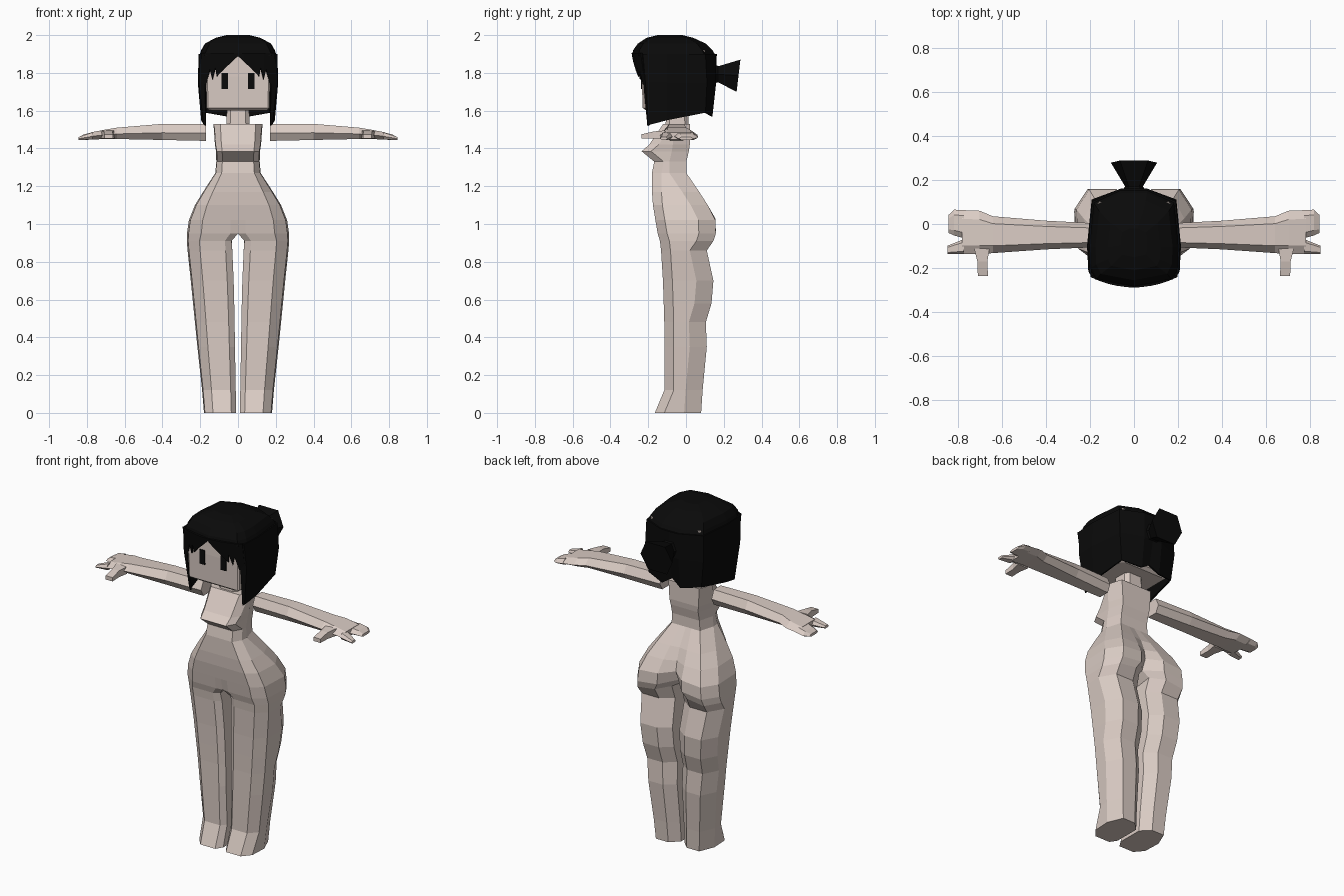
import bpy, bmesh

if "Cube" in bpy.data.objects:
    bpy.data.objects.remove(bpy.data.objects["Cube"])


def material(name, color):
    m = bpy.data.materials.new(name)
    m.diffuse_color = (*color, 1)
    m.use_nodes = True
    m.node_tree.nodes["Principled BSDF"].inputs["Base Color"].default_value = m.diffuse_color
    return m


SKIN = material("skin", (0.70, 0.60, 0.55))
BLACK = material("black", (0.003, 0.003, 0.003))


def finish(name, bm, mat, mirror=False, thick=0):
    bmesh.ops.recalc_face_normals(bm, faces=bm.faces[:])
    mesh = bpy.data.meshes.new(name)
    bm.to_mesh(mesh)
    bm.free()
    mesh.materials.append(mat)
    ob = bpy.data.objects.new(name, mesh)
    bpy.context.collection.objects.link(ob)
    if thick:
        s = ob.modifiers.new("thickness", 'SOLIDIFY')
        s.thickness = thick
        s.offset = 0
    if mirror:
        ob.modifiers.new("mirror", 'MIRROR').merge_threshold = 0.0005
    return ob


def loft(name, rings, mat, closed=True, mirror=False, thick=0):
    """Skin a row of equal-length point rings; faces on the mirror plane are dropped."""
    bm = bmesh.new()
    vs = [[bm.verts.new(p) for p in r] for r in rings]
    n = len(rings[0])
    for a, b in zip(vs, vs[1:]):
        for i in range(n if closed else n - 1):
            j = (i + 1) % n
            bm.faces.new((a[i], a[j], b[j], b[i]))
    if closed:
        bm.faces.new(vs[0])
        bm.faces.new(vs[-1])
    if mirror:
        inner = [f for f in bm.faces if all(abs(v.co.x) < 1e-5 for v in f.verts)]
        bmesh.ops.delete(bm, geom=inner, context='FACES')
    return finish(name, bm, mat, mirror, thick)


def body_ring(z, xi, xo, yf, yb, cleft, front, lift=0):
    """Eight-sided section of one body half; lift raises the inner back."""
    w = xo - xi
    return [(xi, yf + front, z), (xi + .15 * w, yf, z), (xo - .28 * w, yf, z),
            (xo - .03 * w, yf + .05, z), (xo, yb - .09, z), (xo - .22 * w, yb, z),
            (xi + .3 * w, yb, z + lift / 2), (xi, yb - cleft, z + lift)]


# Legs, hips and torso as one mirrored half
BODY = [
    (0.00, .010, .180, -.165, .080, .05, .040),
    (0.12, .012, .190, -.115, .088, .05, .030),
    (0.35, .016, .215, -.115, .110, .05, .025),
    (0.48, .018, .228, -.115, .105, .05, .025),
    (0.58, .020, .238, -.118, .135, .05, .025),
    (0.70, .023, .250, -.122, .145, .05, .025),
    (0.86, .030, .267, -.132, .110, .05, .025),
    (0.91, .034, .271, -.138, .145, .06, .020, .03),
    (0.95, .000, .270, -.150, .158, .09, .005, .03),
    (1.02, .000, .260, -.162, .155, .06, .000, .02),
    (1.10, .000, .228, -.175, .115, .03, .000),
    (1.17, .000, .185, -.180, .070, .01, .000),
    (1.27, .000, .120, -.180, .002, .00, .000),
    (1.33, .000, .115, -.168, .002, .00, .000),
    (1.385, .000, .116, -.235, .015, .00, .000),
    (1.42, .000, .122, -.195, .020, .00, .000),
    (1.53, .000, .130, -.120, .020, .00, .000),
]
loft("body", [body_ring(*r) for r in BODY], SKIN, mirror=True)


def box_ring(z, x, y0, y1, c=.02):
    return [(-x + c, y0, z), (x - c, y0, z), (x, y0 + c, z), (x, y1 - c, z),
            (x - c, y1, z), (-x + c, y1, z), (-x, y1 - c, z), (-x, y0 + c, z)]


# Neck and head
loft("neck", [box_ring(1.50, .062, -.11, .015), box_ring(1.64, .058, -.10, .01)], SKIN)
loft("head", [box_ring(1.60, .150, -.21, .08), box_ring(1.615, .166, -.230, .10, .008),
              box_ring(1.78, .170, -.234, .12, .008), box_ring(1.92, .165, -.232, .10, .008)], SKIN)

# Eyes
for side, x in (("left", .07), ("right", -.07)):
    bm = bmesh.new()
    bmesh.ops.create_cube(bm, size=1)
    for v in bm.verts:
        v.co = (x + v.co.x * .034, -.234 + v.co.y * .009, 1.757 + v.co.z * .085)
    finish(side + "_eye", bm, BLACK)


def limb_ring(x, y0, y1, z0, z1):
    """Six-sided section across an arm or finger, ridged front and back."""
    c, zm = (y1 - y0) * .2, z0 + (z1 - z0) * .45
    return [(x, y0, zm), (x, y0 + c, z0), (x, y1 - c, z0),
            (x, y1, zm), (x, y1 - c, z1), (x, y0 + c, z1)]


# Arms, fingers and thumbs
ARM = [(.17, -.105, .003, 1.44, 1.53), (.40, -.115, .015, 1.445, 1.53),
       (.64, -.132, .035, 1.45, 1.51), (.70, -.137, .060, 1.45, 1.50),
       (.78, -.137, .063, 1.447, 1.485)]
loft("arms", [limb_ring(*r) for r in ARM], SKIN, mirror=True)
loft("long_fingers", [limb_ring(*r) for r in (
    (.77, -.065, .063, 1.447, 1.485), (.815, -.052, .065, 1.445, 1.475),
    (.842, -.040, .040, 1.445, 1.46))], SKIN, mirror=True)
loft("short_fingers", [limb_ring(*r) for r in (
    (.77, -.137, -.068, 1.447, 1.485), (.845, -.137, -.098, 1.445, 1.46))], SKIN, mirror=True)
loft("thumbs", [[(x0, y, 1.452), (x1, y, 1.452), (x1, y, z), (x0, y, z)] for x0, x1, y, z in (
    (.655, .725, -.11, 1.495), (.665, .71, -.17, 1.49), (.662, .708, -.235, 1.475))],
    SKIN, mirror=True)


def cap_ring(z, x, y0, y1):
    """Half outline of the hair crown, from front centre to back centre."""
    d = y1 - y0
    return [(0, y0, z), (x * .86, y0 + d * .08, z), (x * .98, y0 + d * .2, z),
            (x, y0 + d * .42, z), (x * .9, y0 + d * .87, z), (x * .3, y1, z), (0, y1, z)]


# Crown of the hair
loft("hair_crown", [cap_ring(*r) for r in (
    (2.00, .06, -.15, -.02), (1.985, .12, -.21, .04), (1.955, .175, -.255, .105),
    (1.92, .195, -.28, .14), (1.89, .205, -.287, .158))], BLACK, mirror=True)

# Hair hanging around the sides and back
loft("hair_sides", [
    [(.168, -.238, 1.90), (.196, -.225, 1.90), (.203, -.10, 1.90), (.185, .10, 1.90),
     (.06, .155, 1.90), (0, .158, 1.90)],
    [(.173, -.222, 1.75), (.203, -.212, 1.75), (.208, -.10, 1.75), (.188, .108, 1.75),
     (.06, .155, 1.75), (0, .155, 1.75)],
    [(.170, -.200, 1.52), (.178, -.195, 1.525), (.190, -.10, 1.55), (.170, .10, 1.59),
     (.06, .135, 1.57), (0, .125, 1.61)]], BLACK, closed=False, mirror=True, thick=.01)

# Jagged fringe: x and lower edge height
FRINGE = [(0, 1.89), (.03, 1.86), (.08, 1.815), (.112, 1.78), (.118, 1.83),
          (.135, 1.765), (.148, 1.82), (.166, 1.74), (.195, 1.75)]


def fringe_point(x, z):
    return (x, -.282 + .15 * (1.9 - z) + .04 * (x / .18) ** 2, z)


loft("fringe", [[fringe_point(x, 1.905) for x, z in FRINGE],
                [fringe_point(x, z) for x, z in FRINGE]],
     BLACK, closed=False, mirror=True, thick=.01)


# Flared hair bun
def bun_ring(y, x, z0, z1, tilt=0):
    zm = (z0 + z1) / 2
    return [(-x, y, zm), (-x * .6, y - tilt, z0), (x * .6, y - tilt, z0),
            (x, y, zm), (x * .6, y + tilt, z1), (-x * .6, y + tilt, z1)]


loft("hair_bun", [bun_ring(.13, .07, 1.74, 1.86), bun_ring(.17, .04, 1.75, 1.835),
                  bun_ring(.278, .105, 1.70, 1.87, .01)], BLACK)
